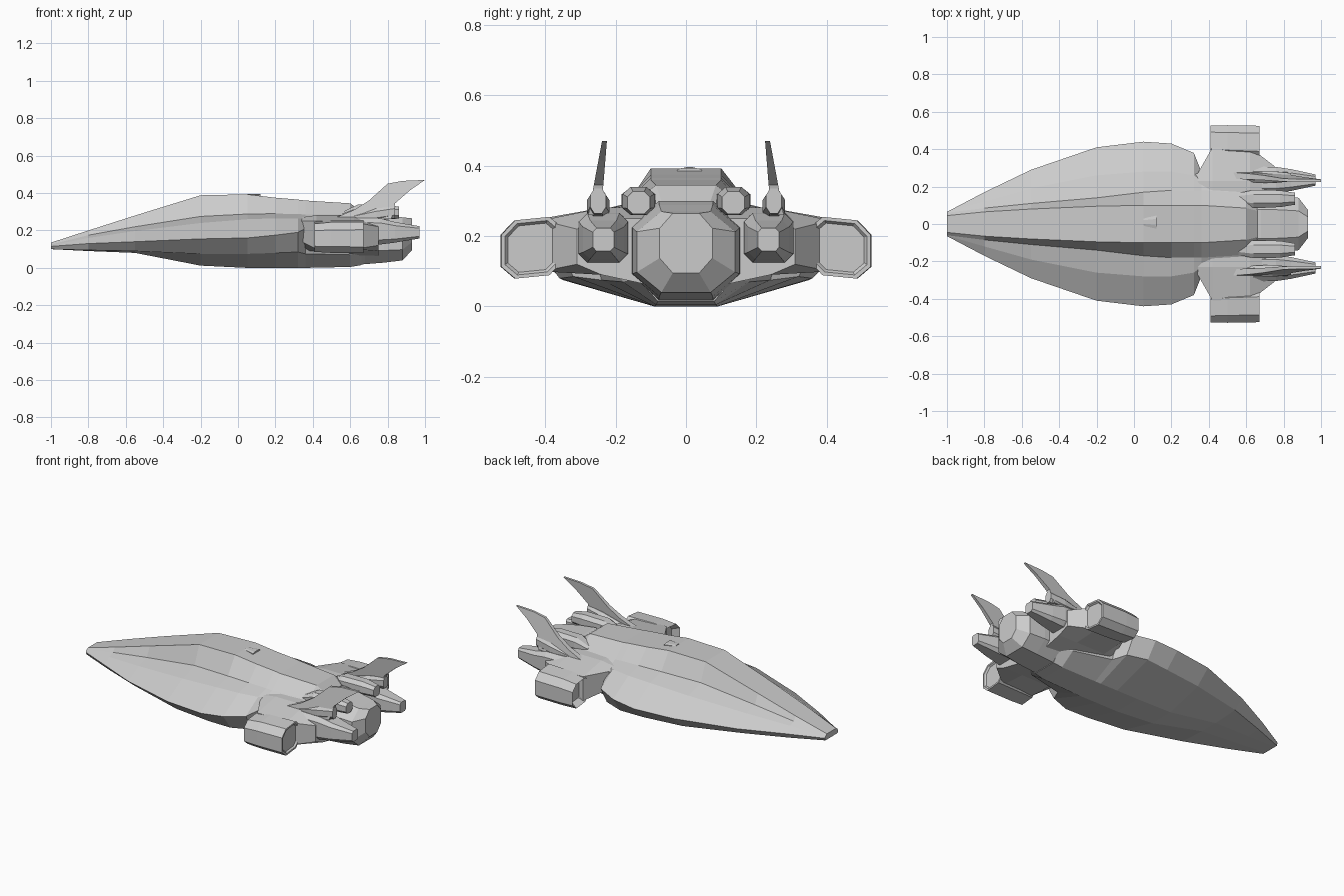
import bpy
import bmesh

default_cube = bpy.data.objects.get("Cube")
if default_cube:
    bpy.data.objects.remove(default_cube, do_unlink=True)


def make_material(name, value):
    material = bpy.data.materials.new(name)
    material.use_nodes = True
    colour = (value, value, value, 1)
    material.diffuse_color = colour
    material.node_tree.nodes["Principled BSDF"].inputs["Base Color"].default_value = colour
    return material


hull_grey = make_material("hull grey", 0.6)


def finish_mesh(name, mesh_builder):
    bmesh.ops.recalc_face_normals(mesh_builder, faces=mesh_builder.faces)
    mesh = bpy.data.meshes.new(name)
    mesh_builder.to_mesh(mesh)
    mesh_builder.free()
    mesh.materials.append(hull_grey)
    part = bpy.data.objects.new(name, mesh)
    bpy.context.collection.objects.link(part)
    return part


def loft(name, rings):
    """Join closed rings of points with faces and cap both ends."""
    builder = bmesh.new()
    loops = [[builder.verts.new(point) for point in ring] for ring in rings]
    count = len(loops[0])
    for near, far in zip(loops, loops[1:]):
        for i in range(count):
            j = (i + 1) % count
            builder.faces.new((near[i], near[j], far[j], far[i]))
    builder.faces.new(loops[0])
    builder.faces.new(loops[-1])
    return finish_mesh(name, builder)


def symmetric_ring(x, half_section):
    """Complete a right-hand half section, listed from top to bottom."""
    right = [(x, y, z) for y, z in half_section]
    left = [(x, -y, z) for y, z in reversed(half_section)]
    return right + left


def octagon(x, y, z, half_width, half_height, cut, lean):
    """Chamfered rectangle across the length of the ship."""
    w, h = half_width, half_height
    corners = [(w, h * cut), (w * cut, h), (-w * cut, h), (-w, h * cut),
               (-w, -h * cut), (-w * cut, -h), (w * cut, -h), (w, -h * cut)]
    return [(x, y + dy, z + dz - lean * dy) for dy, dz in corners]


def octagon_loft(name, stations, cut=0.5, lean=0):
    return loft(name, [octagon(*station, cut, lean) for station in stations])


def mirrored_pair(name, build):
    """Build the port and starboard copies of a part."""
    for side_name, side in (("right", -1), ("left", 1)):
        build(side_name + "_" + name, side)


# Main hull: spine top, spine foot, wing ridge, wing edge, chine, keel
hull_stations = [
    (-1, (.045, .135), (.06, .125), (.063, .12), (.065, .115), (.06, .1), (.04, .1)),
    (-.8, (.065, .2), (.085, .175), (.12, .16), (.17, .13), (.14, .095), (.05, .09)),
    (-.55, (.08, .28), (.11, .22), (.19, .197), (.29, .14), (.23, .09), (.06, .08)),
    (-.2, (.095, .388), (.14, .275), (.26, .24), (.41, .155), (.32, .075), (.08, .012)),
    (.05, (.1, .393), (.17, .288), (.28, .26), (.44, .16), (.35, .075), (.09, 0)),
    (.2, (.1, .375), (.18, .29), (.28, .265), (.43, .175), (.36, .08), (.09, 0)),
    (.32, (.1, .365), (.18, .288), (.26, .265), (.38, .19), (.32, .085), (.09, 0)),
    (.36, (.1, .36), (.18, .285), (.23, .265), (.28, .21), (.24, .075), (.09, 0)),
    (.6, (.085, .345), (.165, .285), (.2, .26), (.24, .22), (.18, .07), (.085, .005)),
    (.66, (.07, .3), (.12, .27), (.15, .25), (.17, .2), (.14, .08), (.08, .015)),
]
loft("main_hull", [symmetric_ring(s[0], s[1:]) for s in hull_stations])

# Central engine with a tapered end
octagon_loft("main_engine", [
    (.55, 0, .15, .15, .14),
    (.68, 0, .16, .155, .14),
    (.78, 0, .158, .152, .13),
    (.88, 0, .155, .14, .115),
    (.93, 0, .18, .075, .085),
])


# Rear decks that blend with the wings and carry the outer nacelles
def rear_deck(name, side):
    stations = [(.2, .255, .25, .22, .14), (.34, .27, .27, .25, .14),
                (.42, .282, .41, .25, .1), (.62, .282, .41, .245, .1),
                (.75, .25, .31, .22, .12)]
    rings = []
    for x, deck, outer, top, bottom in stations:
        section = [(.1, deck), (.23, deck), (outer, top), (outer, bottom),
                   (.24, .09), (.1, .06)]
        rings.append([(x, side * y, z) for y, z in section])
    loft(name, rings)


# Outer nacelles with a recessed intake
def nacelle(name, side):
    octagon_loft(name, [
        (.45, side * .447, .165, .055, .055),
        (.41, side * .447, .165, .08, .075),
        (.5, side * .442, .167, .086, .082),
        (.67, side * .437, .167, .088, .083),
        (.67, side * .437, .167, .078, .073),
        (.66, side * .437, .167, .07, .066),
    ], .55, .1 * side)


# Inner engines ending in narrow nozzles
def inner_engine(name, side):
    y = side * .235
    octagon_loft(name, [
        (.5, y, .2, .075, .07),
        (.76, y, .195, .07, .07),
        (.84, y, .19, .058, .055),
        (.97, y, .19, .03, .033),
    ], .65)


# Small upper thrusters beside the spine
def upper_thruster(name, side):
    y = side * .135
    octagon_loft(name, [
        (.56, y, .28, .03, .02),
        (.64, y, .3, .048, .038),
        (.78, y, .3, .045, .04),
        (.86, y, .295, .032, .032),
    ])


# Swept fins leaning inwards, thinner towards the tip
def tail_fin(name, side):
    profile = [(.5, .26), (.62, .31), (.7, .36), (.8, .45), (.88, .465),
               (1, .47), (.92, .415), (.84, .345), (.82, .26)]
    rings = []
    for face in (-1, 1):
        ring = []
        for x, z in profile:
            rise = (z - .26) / .21
            y = .26 - .028 * rise + face * (.018 - .011 * rise)
            ring.append((x, side * y, z))
        rings.append(ring)
    loft(name, rings)


def fin_root(name, side):
    octagon_loft(name, [
        (.6, side * .25, .265, .025, .015),
        (.74, side * .25, .285, .032, .035),
        (.84, side * .25, .3, .022, .035),
    ])


for part_name, build in (("rear_deck", rear_deck), ("nacelle", nacelle),
                         ("inner_engine", inner_engine),
                         ("upper_thruster", upper_thruster),
                         ("tail_fin", tail_fin), ("fin_root", fin_root)):
    mirrored_pair(part_name, build)

# Small dorsal vent
octagon_loft("dorsal_vent", [
    (.05, .01, .388, .02, .008),
    (.12, .01, .386, .035, .008),
])
